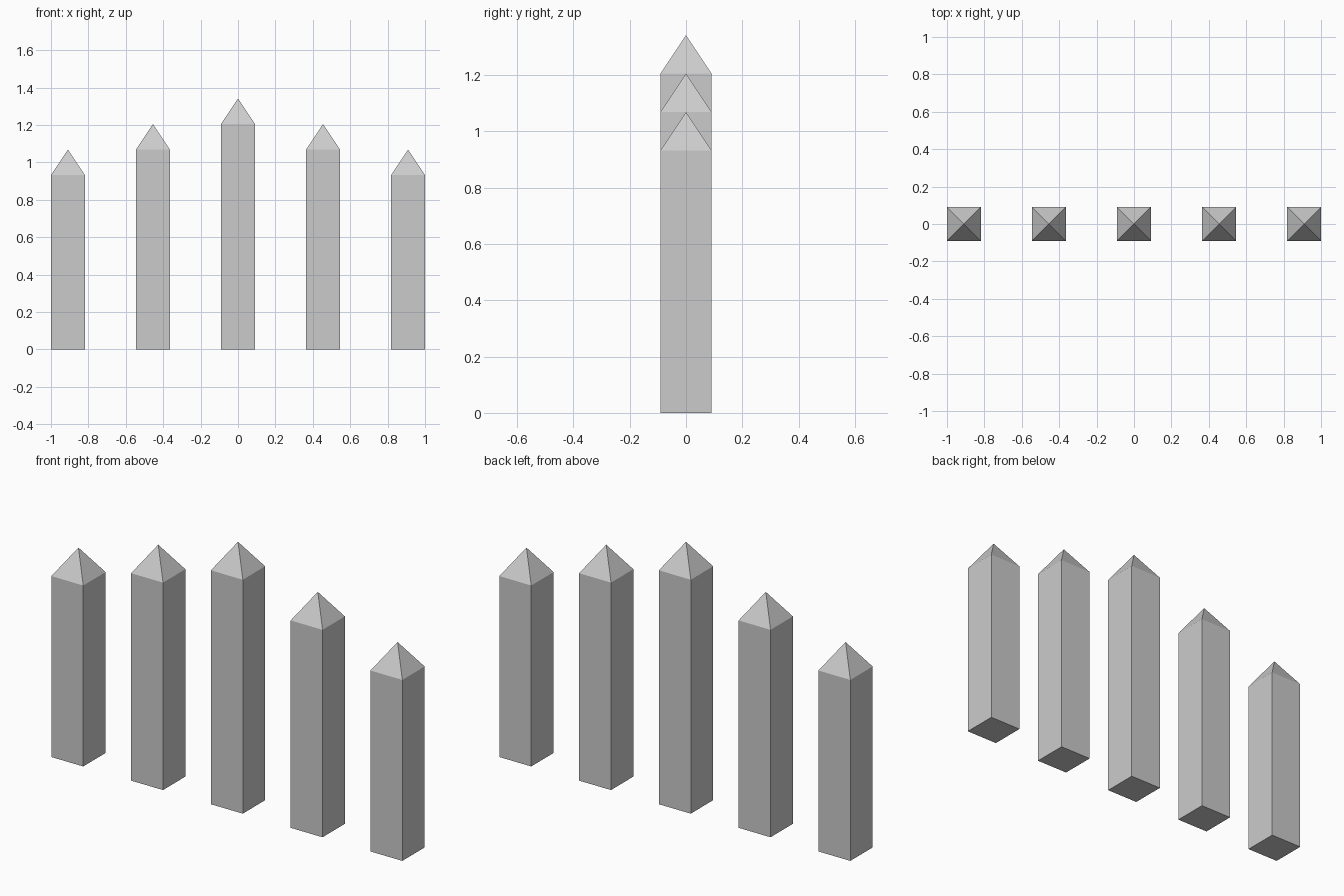
import bpy, bmesh

if "Cube" in bpy.data.objects:
    bpy.data.objects.remove(bpy.data.objects["Cube"])

HALF = 1 / 11       # half the post width
SPACING = 5 / 11    # distance between post centres
TIP = 0.1364        # height of the pointed cap
MID_SHAFT = 1.2045  # shaft height of the middle post
STEP = 0.1364       # drop in height per post outwards


def add_post(name, x, shaft):
    bm = bmesh.new()
    corners = [(-HALF, -HALF), (HALF, -HALF), (HALF, HALF), (-HALF, HALF)]
    low = [bm.verts.new((cx, cy, 0)) for cx, cy in corners]
    high = [bm.verts.new((cx, cy, shaft)) for cx, cy in corners]
    apex = bm.verts.new((0, 0, shaft + TIP))
    bm.faces.new(low[::-1])
    for i in range(4):
        j = (i + 1) % 4
        bm.faces.new((low[i], low[j], high[j], high[i]))   # shaft side
        bm.faces.new((high[i], high[j], apex))             # cap side
    mesh = bpy.data.meshes.new(name)
    bm.to_mesh(mesh)
    bm.free()
    post = bpy.data.objects.new(name, mesh)
    post.location.x = x
    bpy.context.collection.objects.link(post)


# Five pointed fence posts, tallest in the middle
names = ["outer_left_post", "inner_left_post", "middle_post",
         "inner_right_post", "outer_right_post"]
for i, name in enumerate(names, start=-2):
    add_post(name, i * SPACING, MID_SHAFT - STEP * abs(i))
